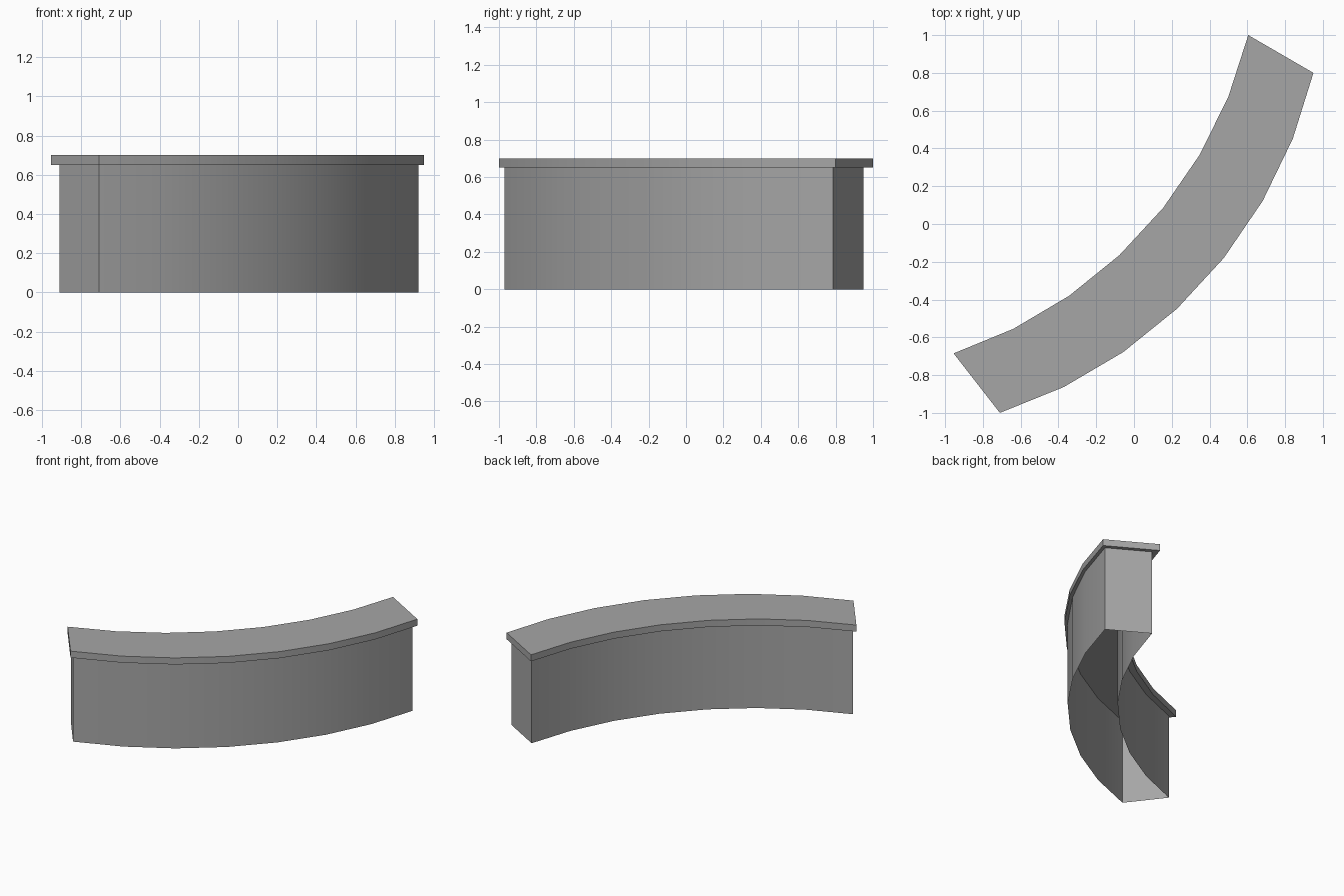
import bpy, bmesh, math
from mathutils import Vector

cube = bpy.data.objects.get("Cube")
if cube:
    bpy.data.objects.remove(cube)

SEGMENTS = 7


def material(name, value):
    mat = bpy.data.materials.new(name)
    mat.use_nodes = True
    colour = (value, value, value, 1)
    mat.diffuse_color = colour
    mat.node_tree.nodes["Principled BSDF"].inputs["Base Color"].default_value = colour
    return mat


def arc(start, end, half_angle):
    """Points on a circular arc that bulges to the right of start -> end."""
    a, b = Vector(start), Vector(end)
    along = (b - a).normalized()
    out = Vector((along.y, -along.x))
    half = math.radians(half_angle)
    radius = (b - a).length / 2 / math.sin(half)
    centre = (a + b) / 2 - out * radius * math.cos(half)
    points = []
    for i in range(SEGMENTS + 1):
        t = half * (2 * i / SEGMENTS - 1)
        points.append(centre + radius * (along * math.sin(t) + out * math.cos(t)))
    return points


def curved_block(name, outer, inner, bottom, top, mat, closed):
    """Sweep of quads between two arcs; an open block has walls only."""
    bm = bmesh.new()
    rings = [[bm.verts.new((p.x, p.y, z)) for p in side]
             for side in (outer, inner) for z in (bottom, top)]
    out_low, out_high, in_low, in_high = rings
    strips = [(out_low, out_high), (in_high, in_low)]
    if closed:
        strips += [(out_high, in_high), (in_low, out_low)]
    for a, b in strips:
        for i in range(SEGMENTS):
            bm.faces.new((a[i], a[i + 1], b[i + 1], b[i]))
    for i in (0, -1):
        bm.faces.new([ring[i] for ring in (out_low, out_high, in_high, in_low)])
    bmesh.ops.recalc_face_normals(bm, faces=bm.faces)
    mesh = bpy.data.meshes.new(name)
    bm.to_mesh(mesh)
    bm.free()
    mesh.materials.append(mat)
    obj = bpy.data.objects.new(name, mesh)
    bpy.context.collection.objects.link(obj)
    bpy.ops.object.select_all(action="DESELECT")
    obj.select_set(True)
    bpy.context.view_layer.objects.active = obj
    bpy.ops.object.shade_smooth_by_angle(angle=math.radians(30))
    return obj


grey = material("stone grey", 0.38)

# Wall: hollow shell, open underneath
curved_block("wall",
             arc((-0.71, -0.97), (0.92, 0.785), 29.5),
             arc((-0.91, -0.71), (0.635, 0.95), 29),
             0, 0.65, grey, closed=False)

# Coping slab that overhangs the wall on every side
curved_block("coping",
             arc((-0.71, -1), (0.95, 0.8), 29.5),
             arc((-0.955, -0.685), (0.605, 1), 29),
             0.65, 0.7, grey, closed=True)
